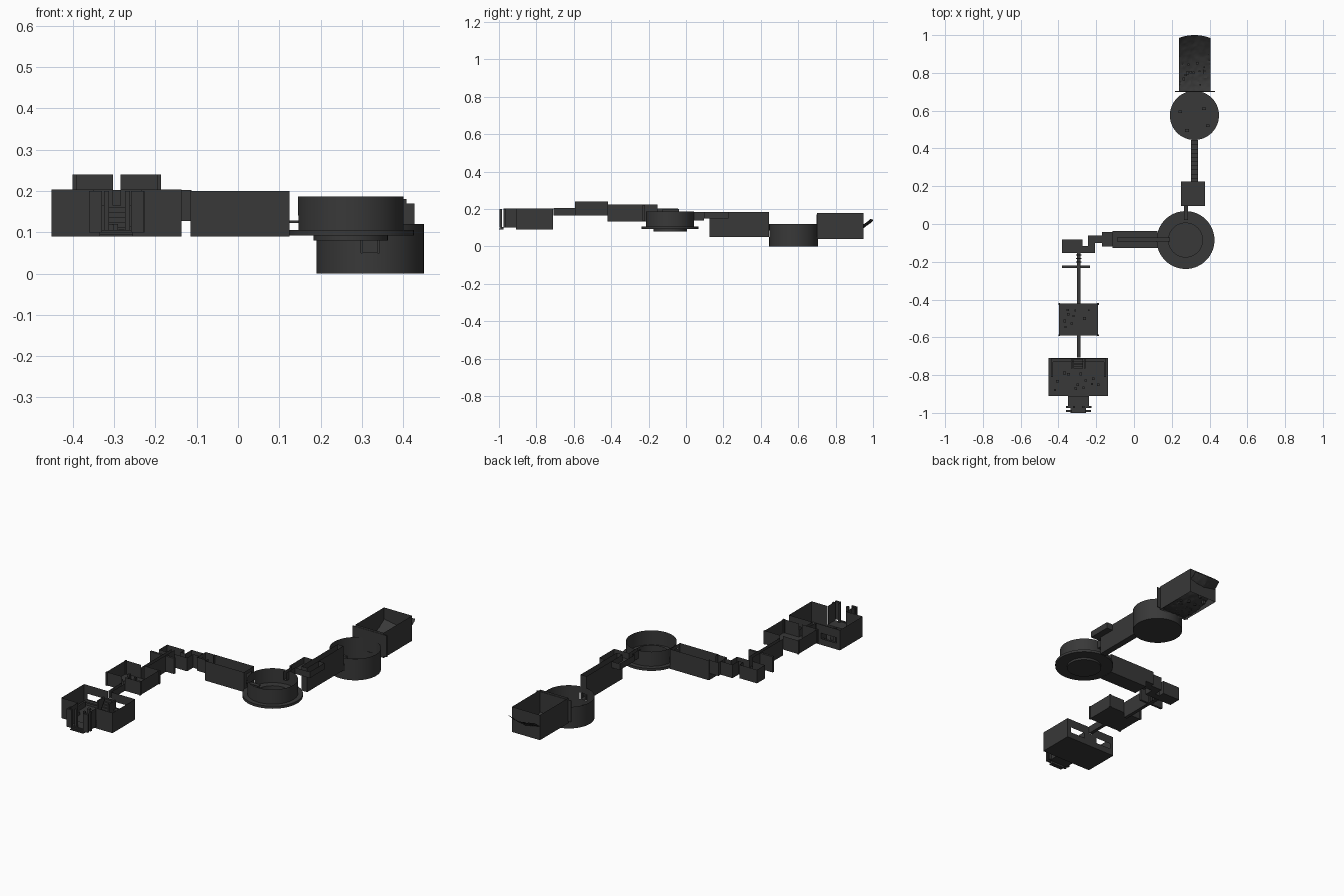
import bpy, bmesh, math, random

if "Cube" in bpy.data.objects:
    bpy.data.objects.remove(bpy.data.objects["Cube"])

random.seed(4)
dark = bpy.data.materials.new("dark_grey")
dark.diffuse_color = (0.04, 0.04, 0.04, 1)
dark.use_nodes = True
dark.node_tree.nodes["Principled BSDF"].inputs["Base Color"].default_value = dark.diffuse_color


def finish(name, bm, smooth=False):
    bmesh.ops.remove_doubles(bm, verts=bm.verts, dist=1e-5)
    bmesh.ops.recalc_face_normals(bm, faces=bm.faces)
    me = bpy.data.meshes.new(name)
    bm.to_mesh(me)
    bm.free()
    me.materials.append(dark)
    ob = bpy.data.objects.new(name, me)
    bpy.context.collection.objects.link(ob)
    if smooth:
        bpy.context.view_layer.objects.active = ob
        ob.select_set(True)
        bpy.ops.object.shade_smooth_by_angle(angle=math.radians(30))
        ob.select_set(False)
    return ob


def quad(bm, pts):
    bm.faces.new([bm.verts.new(p) for p in pts])


def sheet(bm, a, b, z0, z1, holes, place):
    """Upright wall from a to b, skipping rectangular holes (u0, u1, z0, z1)."""
    us = sorted({a, b, *[h[0] for h in holes], *[h[1] for h in holes]})
    zs = sorted({z0, z1, *[h[2] for h in holes], *[h[3] for h in holes]})
    for u, v in zip(us, us[1:]):
        for p, q in zip(zs, zs[1:]):
            m, n = (u + v) / 2, (p + q) / 2
            if not any(h[0] < m < h[1] and h[2] < n < h[3] for h in holes):
                quad(bm, [place(u, p), place(v, p), place(v, q), place(u, q)])


def room(name, x0, x1, y0, y1, z0, z1, walls="NSEW", floor=True, **holes):
    """Open-topped room made of thin walls and a floor."""
    bm = bmesh.new()
    spec = {"N": (x0, x1, lambda u, z: (u, y1, z)), "S": (x0, x1, lambda u, z: (u, y0, z)),
            "E": (y0, y1, lambda u, z: (x1, u, z)), "W": (y0, y1, lambda u, z: (x0, u, z))}
    for k in walls:
        a, b, f = spec[k]
        sheet(bm, a, b, z0, z1, holes.get(k, []), f)
    if floor:
        quad(bm, [(x0, y0, z0), (x1, y0, z0), (x1, y1, z0), (x0, y1, z0)])
    return finish(name, bm)


def block(name, x0, x1, y0, y1, z0, z1):
    bm = bmesh.new()
    bmesh.ops.create_cube(bm, size=1)
    for v in bm.verts:
        v.co = ((x0 + x1) / 2 + v.co.x * (x1 - x0), (y0 + y1) / 2 + v.co.y * (y1 - y0),
                (z0 + z1) / 2 + v.co.z * (z1 - z0))
    return finish(name, bm)


def drum(name, cx, cy, profile, doors=(), start=0, end=360, n=72):
    """Revolved profile; each door (angle, half width, z0, z1) is left open in the walls."""
    bm = bmesh.new()
    for i in range(n):
        d0, d1 = (start + (end - start) * k / n for k in (i, i + 1))
        c = [(math.cos(math.radians(d)), math.sin(math.radians(d))) for d in (d0, d1)]
        mid = (d0 + d1) / 2
        for (r, z), (s, w) in zip(profile, profile[1:]):
            if r == s and any(abs((mid - d[0] + 180) % 360 - 180) < d[1]
                              and d[2] < (z + w) / 2 < d[3] for d in doors):
                continue
            pts = [(cx + r * c[0][0], cy + r * c[0][1], z), (cx + s * c[0][0], cy + s * c[0][1], w),
                   (cx + s * c[1][0], cy + s * c[1][1], w), (cx + r * c[1][0], cy + r * c[1][1], z)]
            quad(bm, pts[:3] if r == 0 else pts)
    return finish(name, bm, True)


def scatter(name, count, x0, x1, y0, y1, z, height):
    """Small crates standing on a floor."""
    for i in range(count):
        x, y, s = random.uniform(x0, x1), random.uniform(y0, y1), random.uniform(.004, .008)
        block(f"{name}_{i}", x - s, x + s, y - s, y + s, z, z + height * random.uniform(.5, 1))


# North end room, with its uneven ground running out at the back
room("north_room", .235, .408, .70, .95, .04, .18, floor=False, S=[(.30, .34, .04, .10)])
block("north_room_front_plate", .218, .428, .698, .703, .05, .17)
bm = bmesh.new()
bmesh.ops.create_grid(bm, x_segments=18, y_segments=28, size=1)
for v in bm.verts:
    u, t = v.co.x, (v.co.y + 1) / 2
    y = .70 + .30 * t - .015 * u * u * t
    z = .048 - .07 * t + .16 * t * t + .008 * abs(u) + random.uniform(-.003, .003)
    v.co = (.321 + .083 * u, y, z)
finish("north_ground", bm, True)
scatter("ground_rock", 12, .26, .38, .73, .93, .045, .03)

# North round room
drum("north_round_room", .32, .575, [(0, 0), (.13, 0), (.13, .05), (.13, .085), (.13, .12)],
     [(270, 9, .05, .09), (90, 9, .05, .09)])
for i, (x, y) in enumerate([(.245, .595), (.37, .61), (.28, .495), (.39, .52)]):
    block(f"round_room_pillar_{i}", x - .01, x + .01, y - .007, y + .007, 0, .05)

# Corridor with stairs, landing and link to the large round room
room("stair_corridor", .302, .338, .126, .445, .05, .185, N=[(.31, .33, .05, .09)])
for i in range(10):
    y = .20 + i * .022
    block(f"stair_{i}", .302, .338, y, y + .022, .135 - i * .009, .143 - i * .009)
room("landing_room", .25, .376, .095, .226, .15, .185,
     S=[(.267, .285, .15, .185)], N=[(.302, .338, .15, .185)])
room("landing_link", .266, .286, .02, .095, .14, .185, walls="EW")

# Large round room: sunken centre, wide flange, upright wall
CX, CY = .273, -.085
drum("large_round_room", CX, CY,
     [(0, .08), (.09, .08), (.09, .092), (.153, .092), (.153, .106), (.128, .106),
      (.128, .14), (.128, .187)], [(180, 12, .105, .15), (90, 5, .14, .19)])
drum("large_round_inner_rail", CX, CY, [(.086, .092), (.086, .125)], start=175, end=365, n=40)
drum("large_round_gallery", CX, CY, [(.128, .107), (.09, .107), (.09, .092)])

# Hall to the west with a narrow walkway
room("west_hall", -.115, .125, -.126, -.038, .09, .2,
     E=[(-.105, -.06, .12, .18)], W=[(-.1, -.05, .125, .2)])
block("hall_walkway", -.09, .19, -.093, -.072, .122, .128)
for s in (-1, 1):
    y = -.0825 + s * .0105
    block(f"hall_walkway_rail_{s + 1}", -.03, .05, y - .001, y + .001, .128, .14)

# Zigzag passage
Z0, Z1 = .127, .202
room("zigzag_lobby", -.17, -.113, -.118, -.042, Z0, Z1,
     E=[(-.1, -.05, Z0, Z1)], W=[(-.098, -.065, Z0, .18)])
room("zigzag_east", -.207, -.17, -.1, -.062, Z0, Z1, walls="NS")
room("zigzag_turn", -.243, -.207, -.153, -.062, Z0, Z1,
     E=[(-.1, -.062, Z0, Z1)], W=[(-.153, -.116, Z0, Z1)])
room("zigzag_west", -.272, -.243, -.153, -.116, Z0, Z1, walls="NS")
room("zigzag_room", -.38, -.272, -.153, -.082, Z0, Z1,
     E=[(-.153, -.116, Z0, Z1)], S=[(-.303, -.284, Z0, Z1)])

# Long corridor going south, with its cross wall
room("south_corridor", -.303, -.284, -.42, -.153, .133, .225, walls="EW")
for i, (a, b) in enumerate([(-.38, -.303), (-.284, -.232)]):
    block(f"cross_wall_{i}", a, b, -.232, -.22, .135, .222)
for i in range(3):
    y = -.165 - i * .018
    block(f"corridor_rib_{i}", -.308, -.279, y - .003, y + .003, .133, .165)

# Square room with doorways on both sides and corner posts
DOOR = [(-.303, -.284, .165, .24)]
room("square_room", -.397, -.19, -.59, -.422, .165, .24, N=DOOR, S=DOOR)
for i, x in enumerate((-.396, -.191)):
    for j, y in enumerate((-.589, -.423)):
        block(f"square_room_post_{i}{j}", x - .005, x + .005, y - .005, y + .005, .165, .24)
scatter("square_room_crate", 9, -.37, -.21, -.57, -.44, .165, .025)
room("link_corridor", -.303, -.284, -.708, -.59, .165, .205, walls="EW")

# Large south room: two long windows and a doorway in the back wall
room("south_room", -.452, -.137, -.91, -.71, .09, .203,
     N=[(-.303, -.284, .165, .203), (-.43, -.335, .125, .155), (-.255, -.16, .125, .155)],
     S=[(-.35, -.235, .1, .203)])
for s in (-1, 1):
    c = -.2945
    a, b = sorted((c + s * .025, c + s * .145))
    block(f"window_ledge_{s + 1}", a, b, -.73, -.711, .112, .12)
    a, b = sorted((c + s * .135, c + s * .145))
    block(f"side_ledge_{s + 1}", a, b, -.81, -.73, .09, .12)
    a, b = sorted((c + s * .03, c + s * .038))
    block(f"stair_wall_{s + 1}", a, b, -.765, -.711, .09, .165)
for i in range(6):
    y = -.711 - i * .009
    block(f"south_stair_{i}", -.32, -.269, y - .009, y, .09, .16 - i * .012)
scatter("south_room_crate", 14, -.42, -.16, -.88, -.78, .09, .03)

# Entrance annex at the front: side walls, columns and steps
room("annex", -.35, -.237, -.975, -.91, .1, .203, walls="EW")
for i, x in enumerate((-.355, -.318, -.268, -.232)):
    block(f"annex_column_{i}", x - .006, x + .006, -.975, -.963, .1, .2)
for s in (-1, 1):
    a, b = sorted((-.2945 + s * .035, -.2945 + s * .066))
    block(f"annex_pier_{s + 1}", a, b, -.996, -.985, .1, .2)
for i in range(3):
    block(f"annex_step_{i}", -.335, -.254, -1 + i * .008, -.975, .09 + i * .005, .095 + i * .005)
